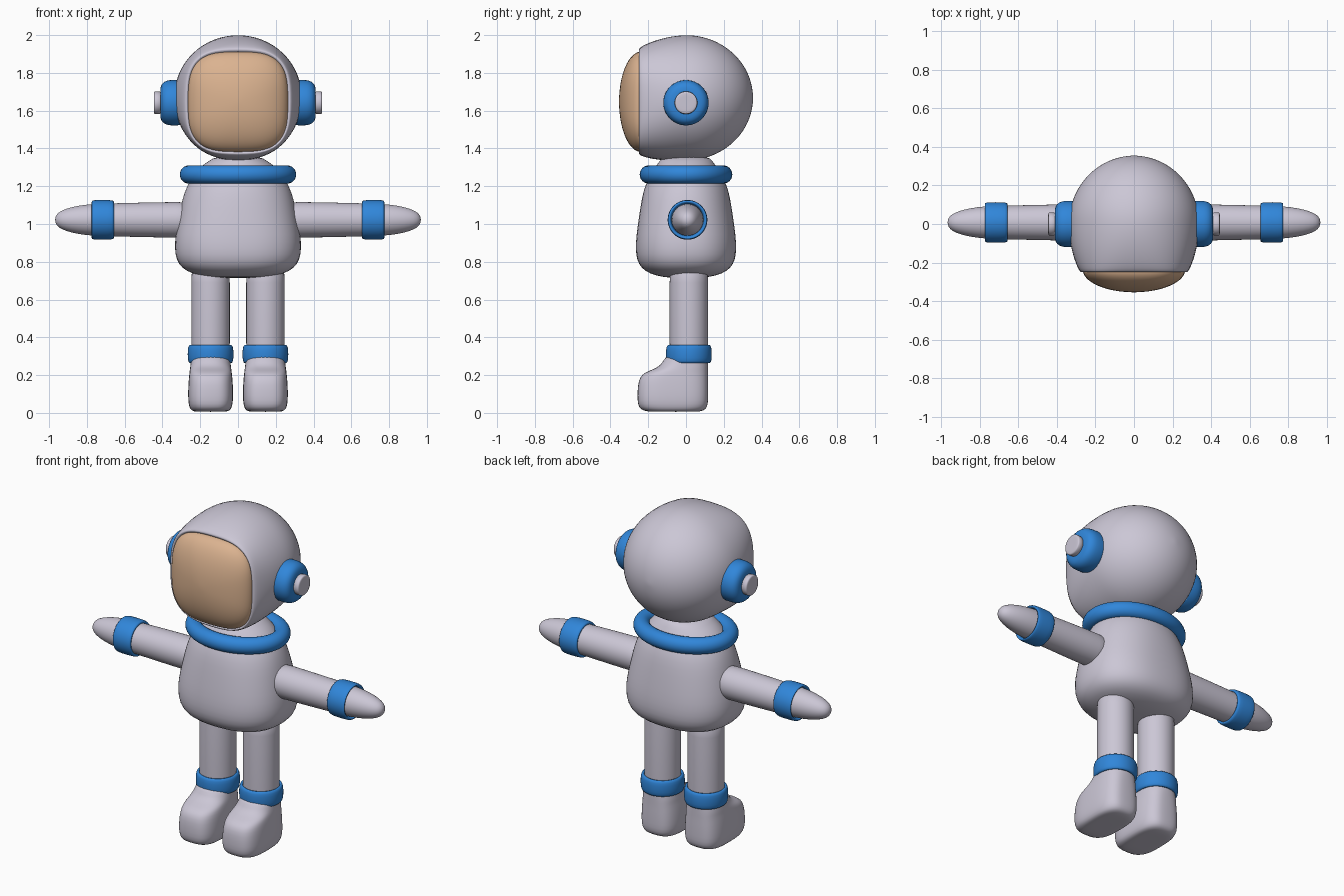
import bpy
import bmesh
from math import sin, cos, pi, radians, copysign

cube = bpy.data.objects.get("Cube")
if cube:
    bpy.data.objects.remove(cube, do_unlink=True)


def material(name, rgb):
    mat = bpy.data.materials.new(name)
    mat.use_nodes = True
    mat.diffuse_color = (*rgb, 1)
    mat.node_tree.nodes["Principled BSDF"].inputs["Base Color"].default_value = (*rgb, 1)
    return mat


GREY = material("suit_grey", (0.60, 0.57, 0.67))
BLUE = material("trim_blue", (0.03, 0.24, 0.70))
TAN = material("visor_tan", (0.71, 0.45, 0.28))


def superellipse(ru, rv, n, count=32):
    """Points of a rounded-square outline; n = 2 is an ellipse."""
    pts = []
    for i in range(count):
        a = 2 * pi * i / count
        c, s = cos(a), sin(a)
        pts.append((ru * copysign(abs(c) ** (2 / n), c),
                    rv * copysign(abs(s) ** (2 / n), s)))
    return pts


def loft(name, axis, sections, mat, side=1, closed=False):
    """Skin sections (t, centre u, centre v, radius u, radius v, n) along an axis."""
    bm = bmesh.new()
    rings = []
    for t, cu, cv, ru, rv, n in sections:
        ring = []
        for u, v in superellipse(ru, rv, n):
            u, v = u + cu, v + cv
            x, y, z = {"x": (t, u, v), "y": (u, t, v), "z": (u, v, t)}[axis]
            ring.append(bm.verts.new((side * x, y, z)))
        rings.append(ring)
    pairs = list(zip(rings, rings[1:]))
    if closed:
        pairs.append((rings[-1], rings[0]))
    else:
        bm.faces.new(rings[0])
        bm.faces.new(rings[-1])
    for a, b in pairs:
        for i in range(len(a)):
            j = (i + 1) % len(a)
            bm.faces.new((a[i], a[j], b[j], b[i]))
    bmesh.ops.recalc_face_normals(bm, faces=bm.faces)
    mesh = bpy.data.meshes.new(name)
    bm.to_mesh(mesh)
    bm.free()
    for poly in mesh.polygons:
        poly.use_smooth = True
    mesh.materials.append(mat)
    obj = bpy.data.objects.new(name, mesh)
    bpy.context.collection.objects.link(obj)
    sub = obj.modifiers.new("smooth", "SUBSURF")
    sub.levels = sub.render_levels = 1
    return obj


def turned(name, axis, centre, profile, mat, side=1, closed=False):
    """Round part from (distance along axis, radius) pairs."""
    return loft(name, axis, [(t, *centre, r, r, 2) for t, r in profile], mat, side, closed)


# Helmet: squarish open front with a lip, round back
helmet = [(-0.215, 0, 1.647, 0.235, 0.235, 3.2),
          (-0.238, 0, 1.647, 0.262, 0.263, 3.2),
          (-0.252, 0, 1.648, 0.272, 0.274, 3.1),
          (-0.246, 0, 1.649, 0.284, 0.285, 2.9),
          (-0.215, 0, 1.652, 0.300, 0.301, 2.6),
          (-0.150, 0, 1.658, 0.322, 0.320, 2.3),
          (-0.075, 0, 1.664, 0.337, 0.332, 2.1)]
for i in range(11):
    a = radians(89) * i / 10
    helmet.append((0.356 * sin(a), 0, 1.668, 0.342 * cos(a), 0.335 * cos(a), 2))
loft("helmet", "y", helmet, GREY)

# Visor: shallow dome set in the helmet opening
visor = [(-0.21, 0, 1.647, 0.262, 0.262, 3.2)]
for i in range(10):
    a = radians(88) * i / 9
    r = 0.268 * cos(a)
    visor.append((-0.238 - 0.117 * sin(a), 0, 1.647, r, r, 3.2 - 1.2 * i / 9))
loft("visor", "y", visor, TAN)

# Torso with neck
torso = [(z, 0, 0, rx, ry, n) for z, rx, ry, n in (
    (0.714, 0.06, 0.05, 2.2), (0.718, 0.15, 0.12, 2.3), (0.735, 0.24, 0.19, 2.4),
    (0.765, 0.298, 0.237, 2.4), (0.81, 0.328, 0.262, 2.4), (0.87, 0.337, 0.268, 2.4),
    (0.94, 0.333, 0.264, 2.4), (1.04, 0.315, 0.25, 2.3), (1.13, 0.297, 0.236, 2.2),
    (1.20, 0.273, 0.22, 2.1), (1.26, 0.235, 0.19, 2), (1.305, 0.20, 0.16, 2),
    (1.335, 0.15, 0.14, 2), (1.36, 0.12, 0.12, 2))]
loft("torso", "z", torso, GREY)

# Collar ring
collar = []
for i in range(12):
    a = 2 * pi * i / 12
    grow = 0.049 * cos(a)
    collar.append((1.262 + 0.05 * sin(a), 0, 0, 0.263 + grow, 0.2 + grow, 2))
loft("collar", "z", collar, BLUE, closed=True)


for label, side in (("left", 1), ("right", -1)):
    # Ear pieces
    ear = (0, 1.642)
    turned(label + "_ear_pad", "x", ear, [(0.25, 0.118), (0.33, 0.121), (0.365, 0.121),
           (0.39, 0.113), (0.407, 0.096), (0.412, 0.07), (0.412, 0.03)], BLUE, side)
    turned(label + "_ear_knob", "x", ear, [(0.39, 0.061), (0.436, 0.061), (0.443, 0.059),
           (0.446, 0.054), (0.446, 0.02)], GREY, side)

    # Arm tapering into a pointed hand
    arm = (0.008, 1.022)
    turned(label + "_arm", "x", arm, [(0.2, 0.095), (0.32, 0.095), (0.5, 0.092), (0.7, 0.087),
           (0.78, 0.084), (0.85, 0.075), (0.91, 0.06), (0.948, 0.042), (0.963, 0.024),
           (0.968, 0.008)], GREY, side)
    turned(label + "_wrist_cuff", "x", arm, [(0.656, 0.08), (0.656, 0.098), (0.662, 0.105),
           (0.72, 0.106), (0.768, 0.105), (0.775, 0.1), (0.775, 0.092), (0.75, 0.08)],
           BLUE, side, closed=True)

    # Leg and ankle cuff
    leg = (0.145, 0.015)
    turned(label + "_leg", "z", leg, [(0.25, 0.102), (0.3, 0.102), (0.76, 0.102),
           (0.8, 0.102)], GREY, side)
    turned(label + "_ankle_cuff", "z", leg, [(0.262, 0.095), (0.262, 0.112), (0.272, 0.12),
           (0.31, 0.123), (0.35, 0.12), (0.361, 0.112), (0.361, 0.095)],
           BLUE, side, closed=True)

    # Boot: height, toe, heel, half width, squareness
    boot = []
    for z, toe, heel, half, n in (
            (0.006, -0.14, 0.03, 0.05, 3), (0.007, -0.21, 0.08, 0.092, 3),
            (0.018, -0.242, 0.105, 0.108, 3), (0.045, -0.256, 0.117, 0.117, 3.2),
            (0.09, -0.258, 0.118, 0.12, 3.2), (0.15, -0.255, 0.118, 0.118, 3.1),
            (0.19, -0.244, 0.117, 0.115, 3), (0.214, -0.219, 0.117, 0.112, 2.9),
            (0.232, -0.17, 0.117, 0.11, 2.7), (0.252, -0.135, 0.117, 0.107, 2.5),
            (0.282, -0.117, 0.117, 0.104, 2.2), (0.31, -0.1, 0.117, 0.1, 2)):
        boot.append((z, 0.145, (toe + heel) / 2, half, (heel - toe) / 2, n))
    loft(label + "_boot", "z", boot, GREY, side)
